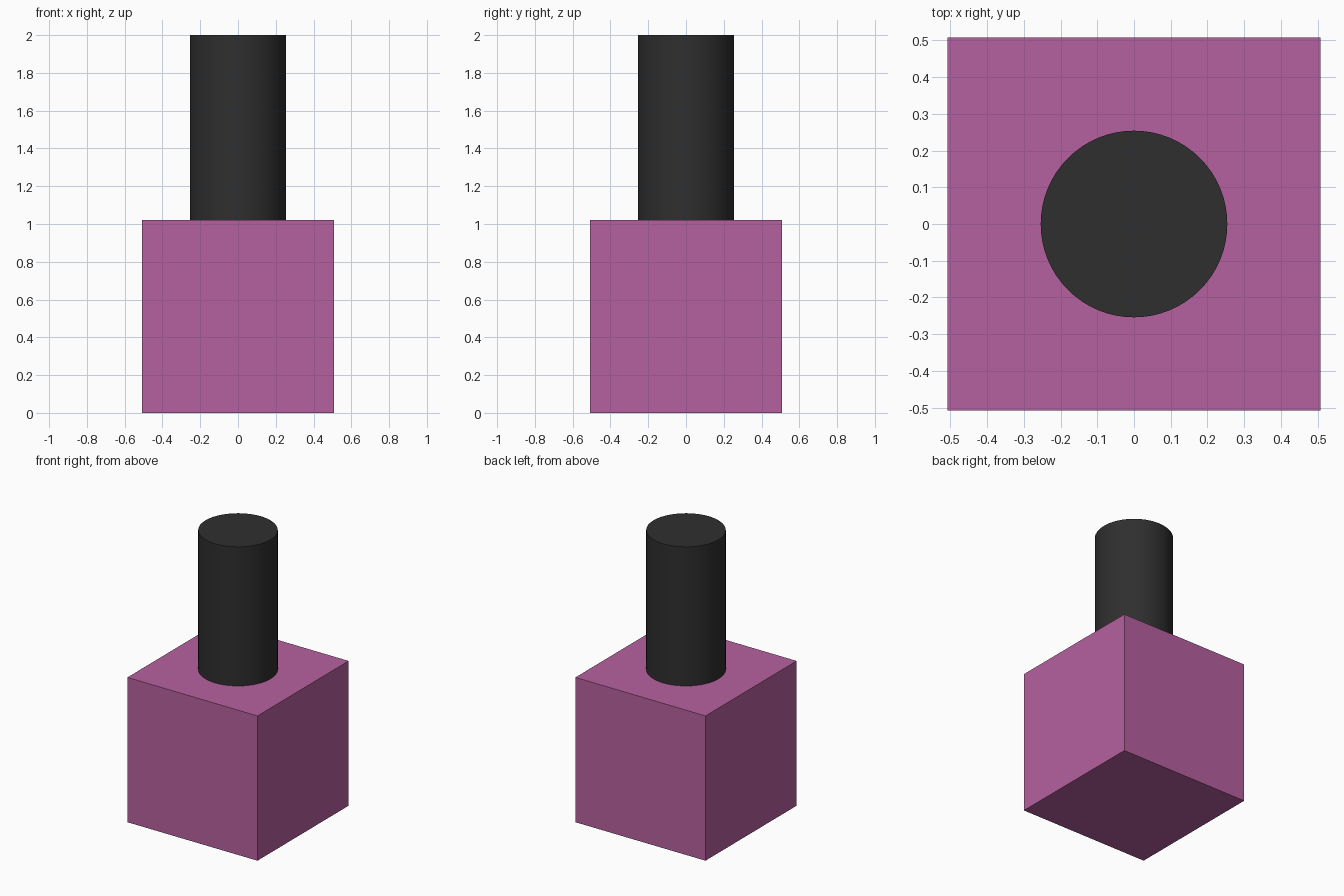
import bpy
import math

if "Cube" in bpy.data.objects:
    bpy.data.objects.remove(bpy.data.objects["Cube"])

BOX_W, BOX_H = 1.014, 1.02
CAP_R, TOP = 0.254, 2.0


def finish(name, color):
    obj = bpy.context.object
    obj.name = name
    mat = bpy.data.materials.new(name + "_colour")
    mat.diffuse_color = color
    mat.use_nodes = True
    mat.node_tree.nodes["Principled BSDF"].inputs["Base Color"].default_value = mat.diffuse_color
    obj.data.materials.append(mat)
    return obj


# Square bottle body
bpy.ops.mesh.primitive_cube_add(size=1, location=(0, 0, BOX_H / 2))
body = finish("bottle_body", (0.47, 0.12, 0.35, 1))
body.scale = (BOX_W, BOX_W, BOX_H)
bpy.ops.object.transform_apply(location=False, rotation=False, scale=True)

# Tall round cap standing on the body
bpy.ops.mesh.primitive_cylinder_add(
    vertices=64, radius=CAP_R, depth=TOP - BOX_H, location=(0, 0, (TOP + BOX_H) / 2))
finish("bottle_cap", (0.028, 0.028, 0.028, 1))
bpy.ops.object.shade_smooth_by_angle(angle=math.radians(30))
